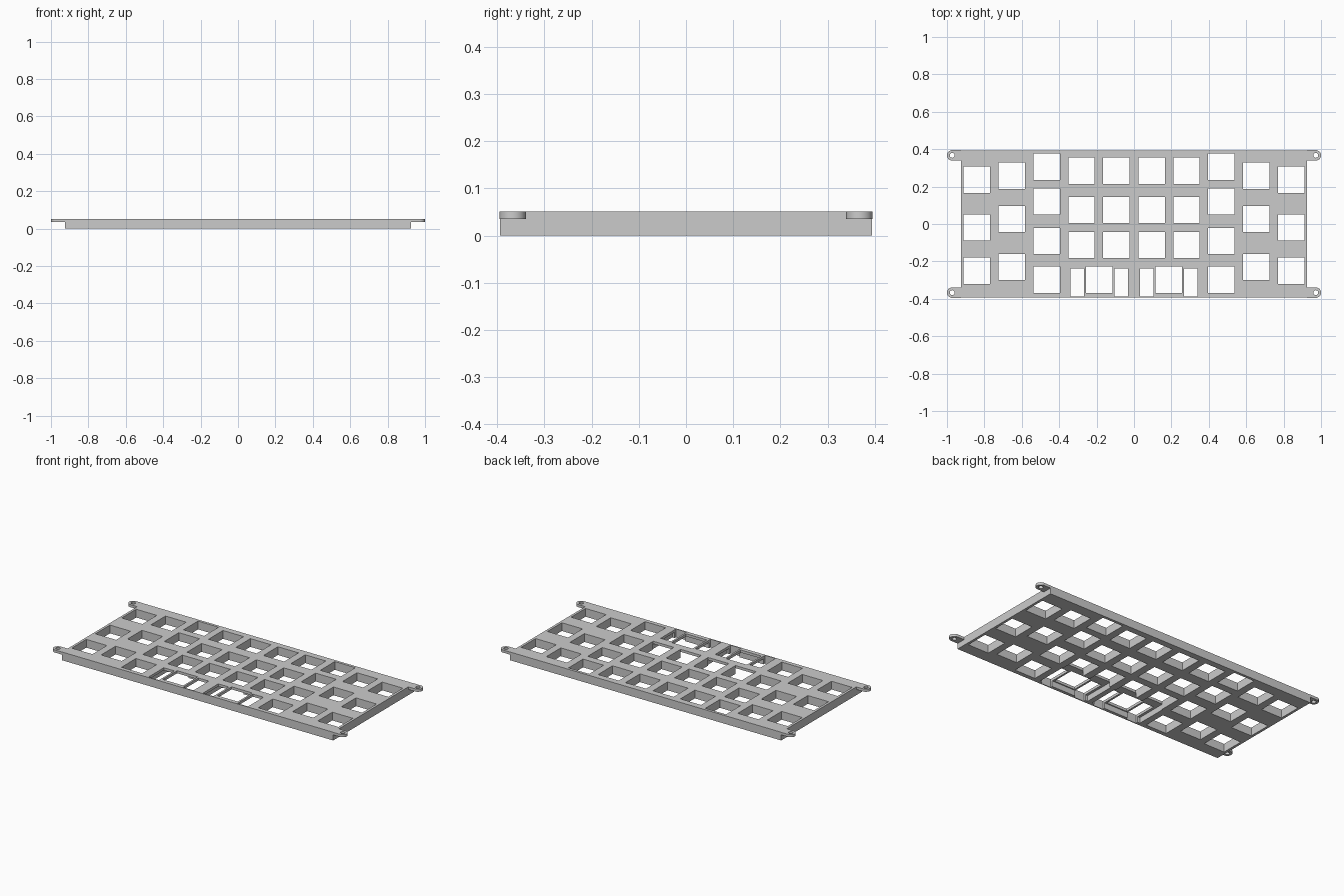
import bpy
import bmesh
from mathutils import Matrix

cube = bpy.data.objects.get("Cube")
if cube:
    bpy.data.objects.remove(cube, do_unlink=True)

TOP, LIP = 0.051, 0.035
KEY = 0.141

grey = bpy.data.materials.new("plate grey")
grey.use_nodes = True
colour = (0.60, 0.60, 0.60, 1)
grey.diffuse_color = colour
grey.node_tree.nodes["Principled BSDF"].inputs["Base Color"].default_value = colour


def add_box(bm, x0, x1, y0, y1, z0, z1):
    place = Matrix.Translation(((x0 + x1) / 2, (y0 + y1) / 2, (z0 + z1) / 2))
    bmesh.ops.create_cube(bm, size=1, matrix=place @ Matrix.Diagonal((x1 - x0, y1 - y0, z1 - z0, 1)))


def add_disc(bm, x, y, radius, z0, z1):
    bmesh.ops.create_cone(bm, cap_ends=True, segments=32, radius1=radius, radius2=radius,
                          depth=z1 - z0, matrix=Matrix.Translation((x, y, (z0 + z1) / 2)))


def make_object(name, bm):
    mesh = bpy.data.meshes.new(name)
    bm.to_mesh(mesh)
    bm.free()
    mesh.materials.append(grey)
    obj = bpy.data.objects.new(name, mesh)
    bpy.context.collection.objects.link(obj)
    return obj


def cut(target, cutter):
    mod = target.modifiers.new(cutter.name, 'BOOLEAN')
    mod.operation = 'DIFFERENCE'
    mod.solver = 'EXACT'
    mod.object = cutter
    cutter.hide_render = True
    bpy.context.view_layer.objects.active = target
    bpy.ops.object.modifier_apply(modifier=mod.name)
    bpy.data.objects.remove(cutter, do_unlink=True)


# Main plate
bm = bmesh.new()
add_box(bm, -0.926, 0.926, -0.394, 0.394, 0, TOP)
plate = make_object("switch_plate", bm)

# Staggered key columns: distance from centre, then hole centres along y
columns = {
    0.840: (0.237, -0.019, -0.250),
    0.654: (0.257, 0.027, -0.230),
    0.467: (0.307, 0.120, -0.091, -0.298),
    0.281: (0.285, 0.075, -0.112),
    0.094: (0.285, 0.075, -0.112),
    0.186: (-0.298,),
}
keys = bmesh.new()
slots = bmesh.new()
channels = bmesh.new()
h = KEY / 2
for side in (-1, 1):
    for x, rows in columns.items():
        for y in rows:
            add_box(keys, side * x - h, side * x + h, y - h, y + h, -0.1, 0.1)
    # Stabiliser slots either side of each thumb key
    for offset in (-0.118, 0.118):
        x = side * 0.186 + offset
        add_box(slots, x - 0.036, x + 0.036, -0.388, -0.238, -0.1, 0.1)
    # Clearance channel under the plate behind each thumb key
    add_box(channels, side * 0.186 - 0.17, side * 0.186 + 0.17, -0.375, -0.18, -0.1, LIP)
cut(plate, make_object("key_cutter", keys))
cut(plate, make_object("slot_cutter", slots))
cut(plate, make_object("channel_cutter", channels))

# Corner mounting tabs with screw holes
for sx, x_name in ((-1, "right"), (1, "left")):
    for sy, y_name in ((-1, "front"), (1, "back")):
        x, y = sx * 0.972, sy * 0.367
        bm = bmesh.new()
        add_disc(bm, x, y, 0.028, LIP, TOP)
        tab = make_object(f"{y_name}_{x_name}_tab", bm)
        bm = bmesh.new()
        add_box(bm, min(x, sx * 0.926), max(x, sx * 0.926), y - 0.028, y + 0.028, LIP, TOP)
        arm = make_object("tab_arm", bm)
        mod = tab.modifiers.new("arm", 'BOOLEAN')
        mod.operation = 'UNION'
        mod.object = arm
        bpy.context.view_layer.objects.active = tab
        bpy.ops.object.modifier_apply(modifier=mod.name)
        bpy.data.objects.remove(arm, do_unlink=True)
        bm = bmesh.new()
        add_disc(bm, x, y, 0.013, 0, 0.1)
        cut(tab, make_object("screw_cutter", bm))
        bpy.ops.object.select_all(action='DESELECT')
        tab.select_set(True)
        bpy.ops.object.shade_smooth_by_angle()
